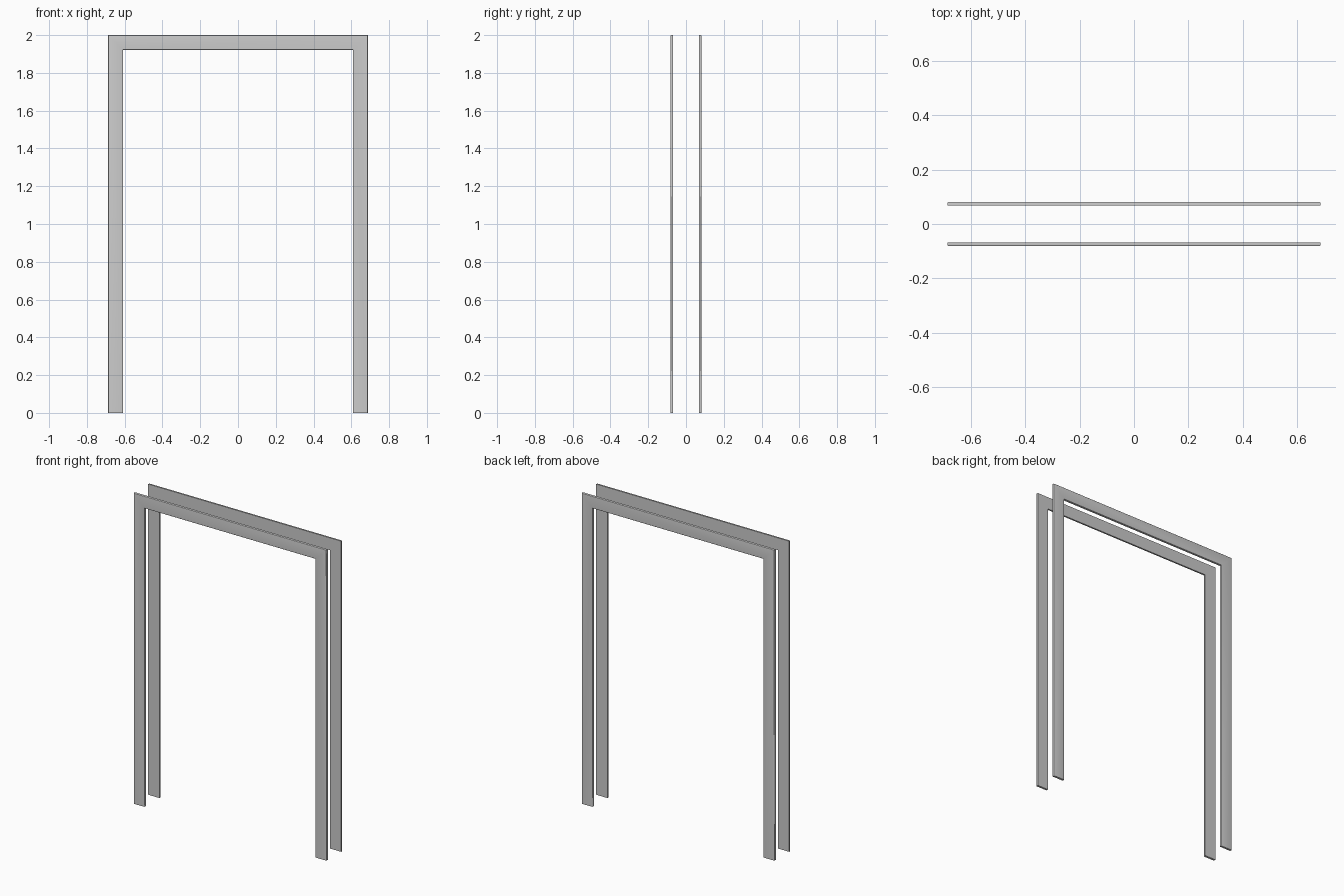
import bpy, bmesh, math

if "Cube" in bpy.data.objects:
    bpy.data.objects.remove(bpy.data.objects["Cube"])

HALF_IN, TOP_IN = 0.608, 1.921     # door opening
WIDTH, Y_IN, Y_OUT, R = 0.079, 0.068, 0.082, 0.005


def trim_profile():
    """Cross-section (offset from opening, distance from wall centre), rounded on the outer face."""
    pts = [(0, Y_IN)]
    for cx, start in ((R, 180), (WIDTH - R, 90)):
        for i in range(5):
            a = math.radians(start - i * 22.5)
            pts.append((cx + R * math.cos(a), Y_OUT - R + R * math.sin(a)))
    pts.append((WIDTH, Y_IN))
    return pts


def door_trim(name, side):
    """Sweep the profile up, across and down with mitred corners."""
    bm = bmesh.new()
    prof = trim_profile()
    path = [(-1, 0), (-1, 1), (1, 1), (1, 0)]
    rings = [[bm.verts.new((sx * (HALF_IN + u), side * d, top * (TOP_IN + u)))
              for u, d in prof] for sx, top in path]
    n = len(prof)
    for a, b in zip(rings, rings[1:]):
        for i in range(n):
            j = (i + 1) % n
            bm.faces.new((a[i], a[j], b[j], b[i]))
    bm.faces.new(rings[0])
    bm.faces.new(rings[-1])
    bmesh.ops.recalc_face_normals(bm, faces=bm.faces)
    mesh = bpy.data.meshes.new(name)
    bm.to_mesh(mesh)
    bm.free()
    ob = bpy.data.objects.new(name, mesh)
    bpy.context.collection.objects.link(ob)
    bpy.ops.object.select_all(action='DESELECT')
    ob.select_set(True)
    bpy.context.view_layer.objects.active = ob
    bpy.ops.object.shade_smooth_by_angle(angle=math.radians(30))


# Matching trims on both sides of the wall
door_trim("front_door_trim", -1)
door_trim("back_door_trim", 1)
